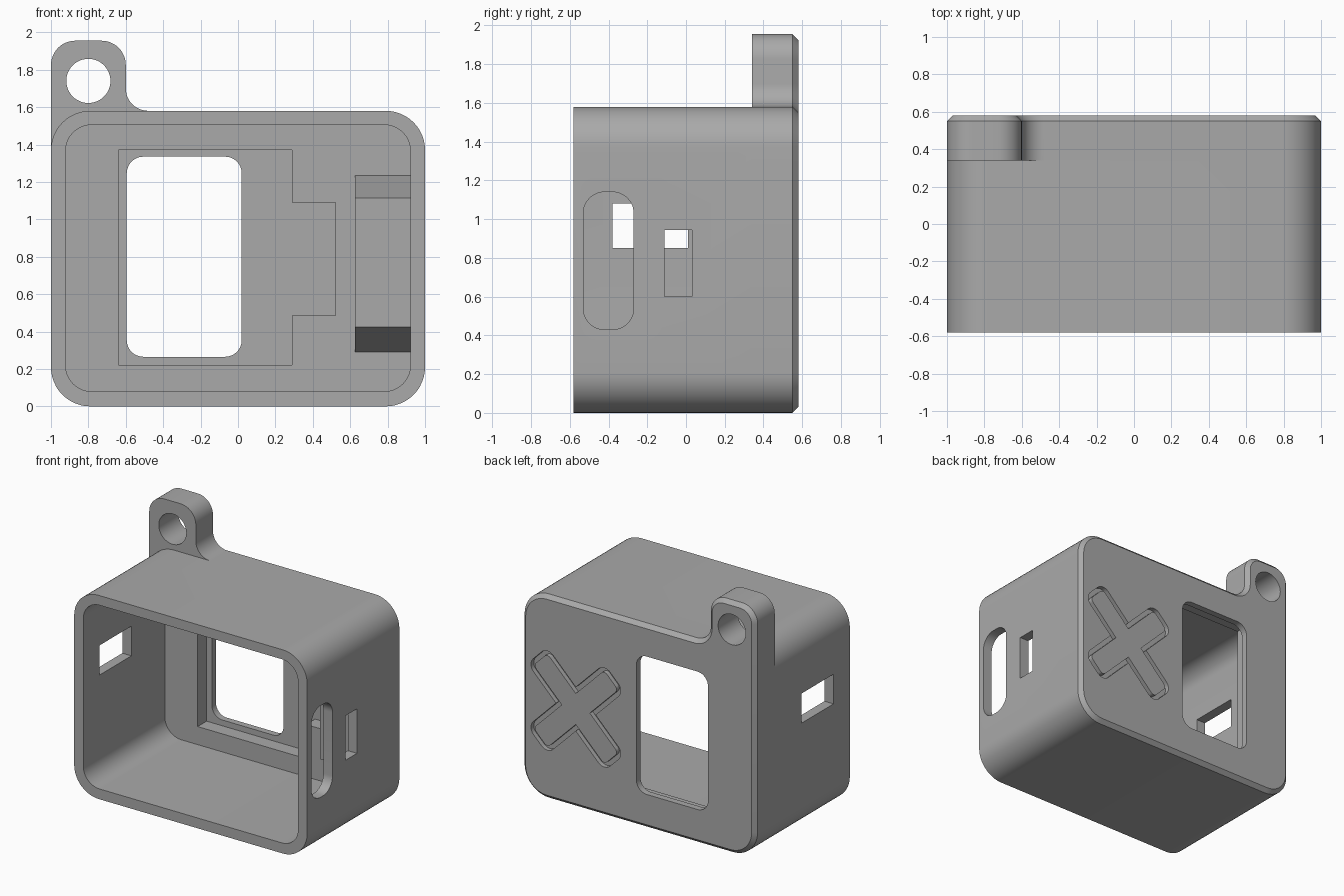
import bpy, bmesh, math
from mathutils import Vector, Matrix

cube = bpy.data.objects.get("Cube")
if cube:
    bpy.data.objects.remove(cube, do_unlink=True)

grey = bpy.data.materials.new("plain grey")
grey.use_nodes = True
colour = (0.4, 0.4, 0.4, 1)
grey.diffuse_color = colour
grey.node_tree.nodes["Principled BSDF"].inputs["Base Color"].default_value = colour


def fillet(corners, steps=12):
    """Turn (u, v, radius) corners into an outline with rounded corners."""
    points = []
    for i, (u, v, r) in enumerate(corners):
        p = Vector((u, v))
        if r == 0:
            points.append(p)
            continue
        a = (Vector(corners[i - 1][:2]) - p).normalized()
        b = (Vector(corners[(i + 1) % len(corners)][:2]) - p).normalized()
        half = a.angle(b) / 2
        centre = p + (a + b).normalized() * r / math.sin(half)
        start = p + a * r / math.tan(half) - centre
        end = p + b * r / math.tan(half) - centre
        sweep = start.angle_signed(end)
        for k in range(steps + 1):
            points.append(centre + Matrix.Rotation(-sweep * k / steps, 2) @ start)
    return points


def inset(points, d):
    """Move a counter-clockwise outline inwards by d."""
    result = []
    for i, p in enumerate(points):
        a = (p - points[i - 1]).normalized()
        b = (points[(i + 1) % len(points)] - p).normalized()
        na, nb = Vector((-a.y, a.x)), Vector((-b.y, b.x))
        result.append(p + (na + nb) * d / (1 + na.dot(nb)))
    return result


def loft(name, sections, axis="y"):
    """Skin (outline, depth) sections along an axis and cap both ends."""
    bm = bmesh.new()
    rings = []
    for outline, w in sections:
        rings.append([bm.verts.new((p.x, w, p.y) if axis == "y" else (w, p.x, p.y))
                      for p in outline])
    n = len(rings[0])
    for low, high in zip(rings, rings[1:]):
        for i in range(n):
            j = (i + 1) % n
            bm.faces.new((low[i], low[j], high[j], high[i]))
    bm.faces.new(rings[0])
    bm.faces.new(rings[-1])
    bmesh.ops.recalc_face_normals(bm, faces=bm.faces)
    mesh = bpy.data.meshes.new(name)
    bm.to_mesh(mesh)
    bm.free()
    mesh.materials.append(grey)
    ob = bpy.data.objects.new(name, mesh)
    bpy.context.collection.objects.link(ob)
    return ob


def prism(name, outline, w0, w1, axis="y"):
    return loft(name, [(outline, w0), (outline, w1)], axis)


def box(u0, u1, v0, v1, r=0.0):
    return fillet([(u0, v0, r), (u1, v0, r), (u1, v1, r), (u0, v1, r)])


def combine(target, other, operation):
    """Apply a boolean and discard the helper."""
    other.hide_render = True
    mod = target.modifiers.new("combine", "BOOLEAN")
    mod.operation = operation
    mod.solver = "EXACT"
    mod.object = other
    bpy.ops.object.select_all(action="DESELECT")
    bpy.context.view_layer.objects.active = target
    target.select_set(True)
    bpy.ops.object.modifier_apply(modifier=mod.name)
    bpy.data.objects.remove(other, do_unlink=True)


# Rounded shell and the back slab with its hanging lug and chamfered rim
case = prism("case", box(-1, 1, 0, 1.58, 0.21), -0.58, 0.34)
slab_outline = fillet([(-1, 0, 0.21), (1, 0, 0.21), (1, 1.58, 0.21),
                       (-0.6, 1.58, 0.12), (-0.6, 1.955, 0.13), (-1, 1.955, 0.13)])
slab = loft("back_slab", [(slab_outline, 0.34), (slab_outline, 0.55),
                          (inset(slab_outline, 0.03), 0.58)])
combine(case, slab, "UNION")

# Main cavity, open at the front
combine(case, prism("cavity", box(-0.922, 0.922, 0.08, 1.505, 0.14), -0.7, 0.42),
        "DIFFERENCE")

# Sloped support block inside, against the back and side walls
support = fillet([(0.11, 0.425, 0), (0.42, 0.29, 0), (0.45, 0.29, 0),
                  (0.45, 1.235, 0), (0.42, 1.235, 0), (0.11, 1.115, 0)])
combine(case, prism("support_block", support, 0.625, 0.95, "x"), "UNION")

# Stepped recess in the inner back wall
recess = fillet([(-0.64, 0.22, 0), (0.29, 0.22, 0), (0.29, 0.485, 0), (0.52, 0.485, 0),
                 (0.52, 1.09, 0), (0.29, 1.09, 0), (0.29, 1.37, 0), (-0.64, 1.37, 0)])
combine(case, prism("recess", recess, 0.3, 0.53), "DIFFERENCE")

# Back window and lug hole
combine(case, prism("window", box(-0.595, 0.02, 0.265, 1.335, 0.09), 0.45, 0.7),
        "DIFFERENCE")
combine(case, prism("lug_hole", box(-0.918, -0.682, 1.622, 1.858, 0.1179), 0.2, 0.7),
        "DIFFERENCE")

# Side openings
combine(case, prism("long_slot", box(-0.53, -0.27, 0.43, 1.14, 0.11), 0.8, 1.2, "x"),
        "DIFFERENCE")
combine(case, prism("small_slot", box(-0.11, 0.03, 0.6, 0.945), 0.8, 1.2, "x"),
        "DIFFERENCE")
combine(case, prism("port", box(-0.38, 0.01, 0.85, 1.08), -1.2, -0.8, "x"),
        "DIFFERENCE")

# Diagonal cross outlined by a groove on the back
length, width = 0.465, 0.12
cross_corners = []
for k in range(4):
    turn = Matrix.Rotation(math.radians(45 + 90 * k), 2)
    for u, v, r in ((length, -width, 0.07), (length, width, 0.07), (width, width, 0.0)):
        p = turn @ Vector((u, v))
        cross_corners.append((p.x + 0.54, p.y + 0.765, r))
cross = fillet(cross_corners, 8)
groove = prism("cross_groove", cross, 0.545, 0.65)
combine(groove, prism("cross_core", inset(cross, 0.035), 0.5, 0.7), "DIFFERENCE")
combine(case, groove, "DIFFERENCE")

# Smooth the rounded corners, keep the edges crisp
bpy.ops.object.select_all(action="DESELECT")
bpy.context.view_layer.objects.active = case
case.select_set(True)
bpy.ops.object.shade_smooth_by_angle(angle=math.radians(25))
